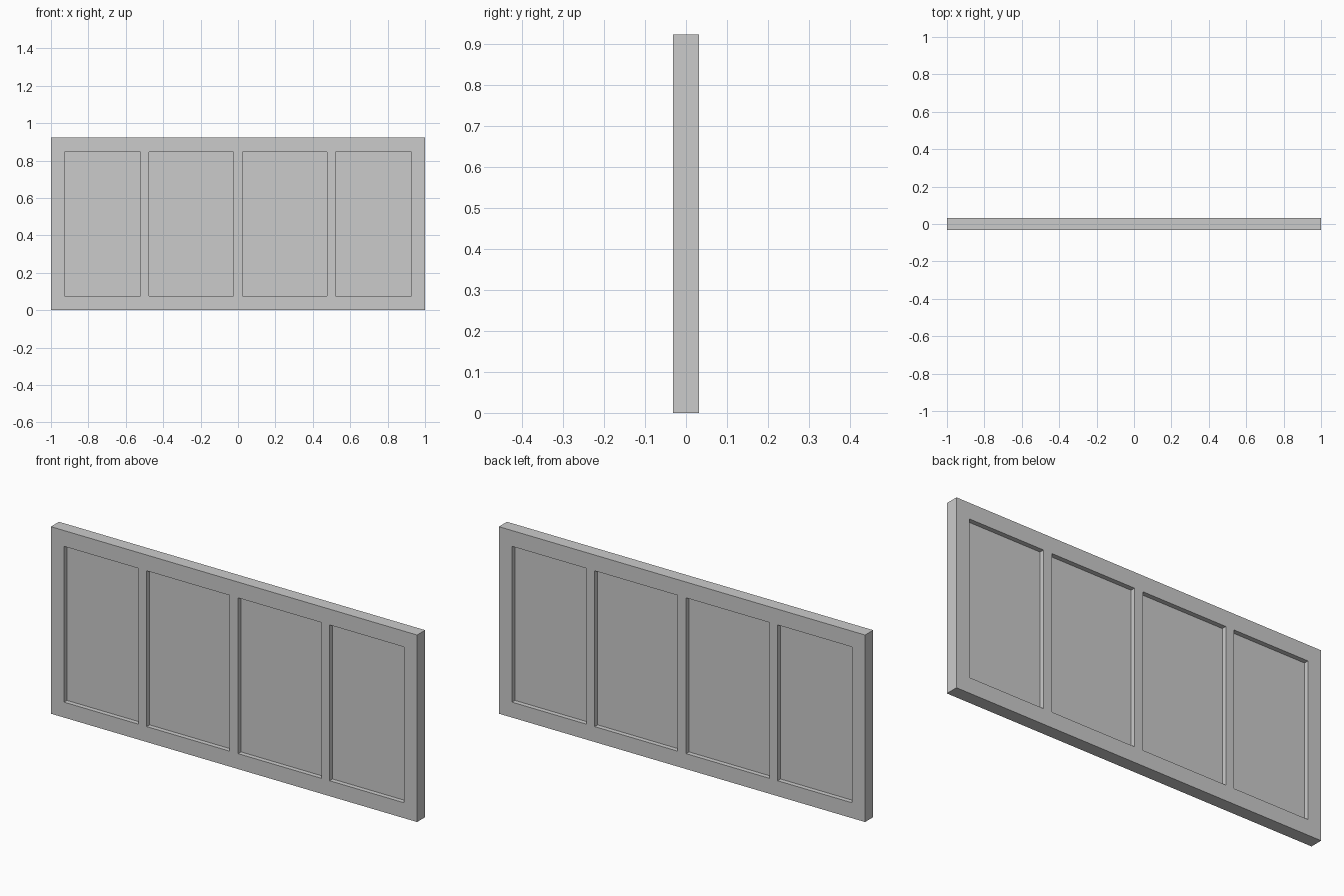
import bpy
import bmesh

if "Cube" in bpy.data.objects:
    bpy.data.objects.remove(bpy.data.objects["Cube"])

THICK = 0.063
PANEL_THICK = 0.017
HEIGHT = 0.923

# Grid lines of the frame; odd-numbered columns in the middle row are openings
half = [0.023, 0.477, 0.522, 0.928, 1.0]
XS = [-x for x in reversed(half)] + half
ZS = [0.0, 0.076, 0.845, HEIGHT]


def slab(name, xs, zs, thick, is_solid):
    """Closed slab centred on y = 0, made from the solid cells of a grid."""
    bm = bmesh.new()
    for i in range(len(xs) - 1):
        for j in range(len(zs) - 1):
            if is_solid(i, j):
                corners = [(xs[i], zs[j]), (xs[i + 1], zs[j]),
                           (xs[i + 1], zs[j + 1]), (xs[i], zs[j + 1])]
                bm.faces.new([bm.verts.new((x, -thick / 2, z)) for x, z in corners])
    bmesh.ops.remove_doubles(bm, verts=bm.verts, dist=1e-5)
    front = bm.faces[:]
    ext = bmesh.ops.extrude_face_region(bm, geom=front, use_keep_orig=True)
    moved = [g for g in ext["geom"] if isinstance(g, bmesh.types.BMVert)]
    bmesh.ops.translate(bm, verts=moved, vec=(0, thick, 0))
    bmesh.ops.recalc_face_normals(bm, faces=bm.faces)
    # Merge coplanar cells into clean flat faces
    bmesh.ops.dissolve_limit(bm, angle_limit=0.01, verts=bm.verts, edges=bm.edges)
    mesh = bpy.data.meshes.new(name)
    bm.to_mesh(mesh)
    bm.free()
    obj = bpy.data.objects.new(name, mesh)
    bpy.context.collection.objects.link(obj)
    return obj


# Frame with rails, stiles and mullions in one piece
slab("window_frame", XS, ZS, THICK, lambda i, j: j != 1 or i % 2 == 0)

# Recessed panels, one per opening
for n, i in enumerate(range(1, len(XS) - 1, 2), 1):
    slab(f"panel_{n}", XS[i:i + 2], ZS[1:3], PANEL_THICK, lambda i, j: True)
